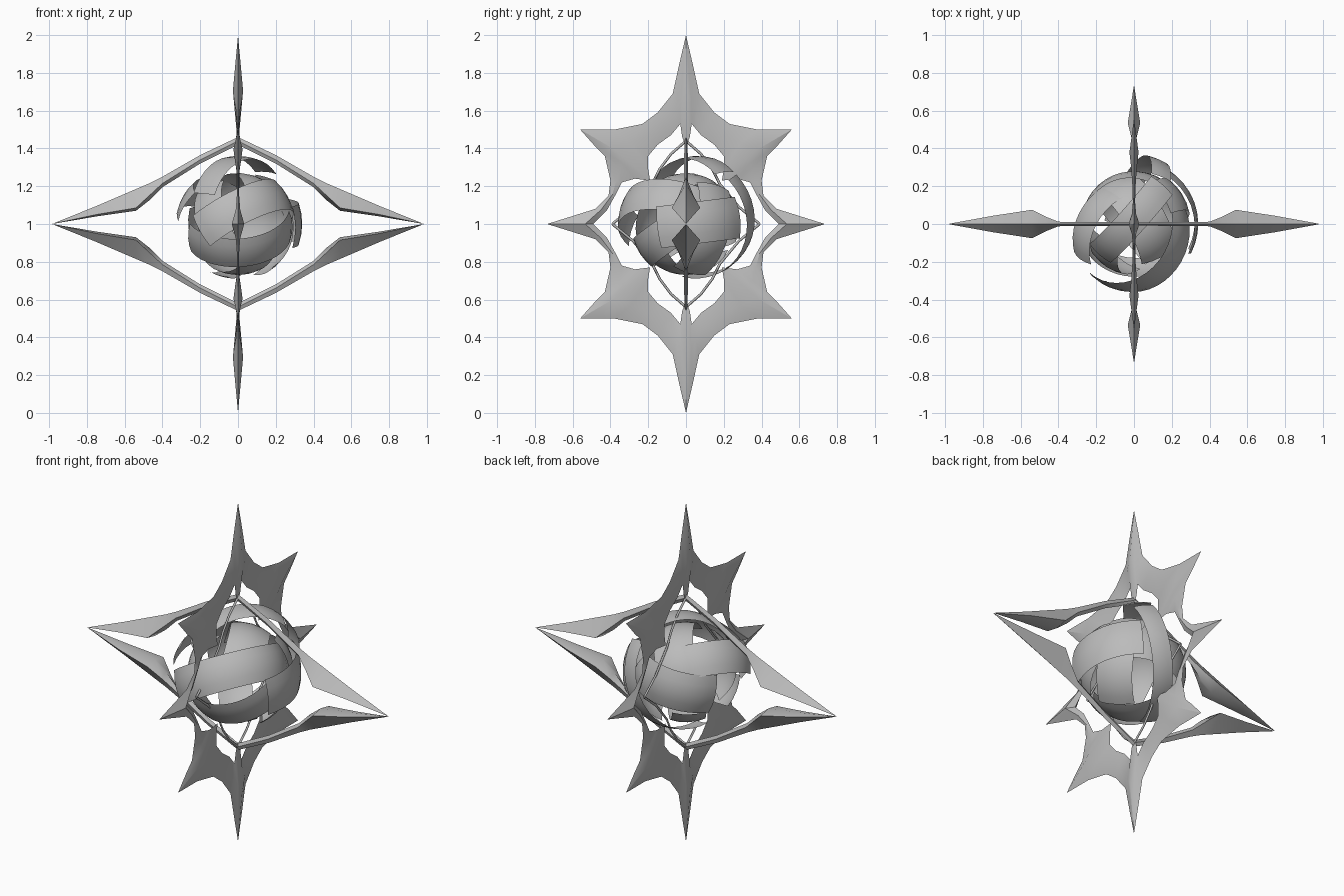
import bpy, bmesh, math
from mathutils import Vector, Quaternion

if "Cube" in bpy.data.objects:
    bpy.data.objects.remove(bpy.data.objects["Cube"])

grey = bpy.data.materials.new("warm_grey")
grey.diffuse_color = (0.5, 0.5, 0.5, 1)
grey.use_nodes = True
grey.node_tree.nodes["Principled BSDF"].inputs["Base Color"].default_value = grey.diffuse_color
CENTRE = Vector((0, 0, 1))


def finish(bm, name, angle, closed=True, offset=(0, 0, 0)):
    bmesh.ops.remove_doubles(bm, verts=bm.verts, dist=0.0005)
    bmesh.ops.dissolve_degenerate(bm, edges=bm.edges, dist=0.0002)
    if closed:
        bmesh.ops.recalc_face_normals(bm, faces=bm.faces)
    me = bpy.data.meshes.new(name)
    bm.to_mesh(me)
    bm.free()
    me.materials.append(grey)
    ob = bpy.data.objects.new(name, me)
    bpy.context.collection.objects.link(ob)
    ob.location = CENTRE + Vector(offset)
    bpy.ops.object.select_all(action='DESELECT')
    ob.select_set(True)
    bpy.context.view_layer.objects.active = ob
    bpy.ops.object.shade_smooth_by_angle(angle=math.radians(angle))
    return ob


def strip(bm, a, b):
    """Quads between two equally long point rows."""
    for i in range(len(a) - 1):
        bm.faces.new([bm.verts.new(p) for p in (a[i], a[i + 1], b[i + 1], b[i])])


SIGNS = [(a, b) for a in (1, -1) for b in (1, -1)]

# Eight-pointed star ring: one quarter outline (y, z), raised along its middle
outer = [(0, 1), (.035, .85), (.07, .69), (.15, .59), (.23, .53), (.38, .50), (.56, .50),
         (.48, .41), (.43, .36), (.40, .23), (.41, .15), (.48, .08), (.735, 0)]
inner = [(0, .41), (.02, .46), (.03, .53), (.08, .47), (.15, .42), (.20, .36), (.20, .29),
         (.19, .23), (.27, .24), (.34, .22), (.37, .16), (.42, .07), (.49, 0)]
ridge = [.027, .02, .012, .006, .008, .014, .024, .014, .008, .006, .006, .012, .033]
blend = [.5] * 12 + [.18]      # the side points peak close to the hole
bm = bmesh.new()
for sy, sz in SIGNS:
    for sx in (1, -1):
        o = [Vector((0, sy * y, sz * z)) for y, z in outer]
        n = [Vector((0, sy * y, sz * z)) for y, z in inner]
        m = [q.lerp(p, k) + Vector((sx * h, 0, 0)) for p, q, h, k in zip(o, n, ridge, blend)]
        strip(bm, o, m)
        strip(bm, m, n)
finish(bm, "star_ring", 25)

# Diamond side frame: x, outer z, wing z, inner z, wing half-width
arm = [(0, .46, .44, .42, .008), (.2, .365, .34, .32, .010), (.40, .25, .215, .195, .012),
       (.47, .215, .15, .125, .04), (.54, .185, .085, .07, .075),
       (.75, .095, .05, .04, .043), (.985, 0, 0, 0, 0)]
bm = bmesh.new()
for sx, sz in SIGNS:
    top = [Vector((sx * x, 0, sz * zo)) for x, zo, zw, zi, w in arm]
    low = [Vector((sx * x, 0, sz * zi)) for x, zo, zw, zi, w in arm]
    for sy in (1, -1):
        wing = [Vector((sx * x, sy * w, sz * zw)) for x, zo, zw, zi, w in arm]
        strip(bm, top, wing)
        strip(bm, wing, low)
finish(bm, "diamond_frame", 40)

# Thin wires bowing between the frame peaks and the ring sides
cu = bpy.data.curves.new("inner_wires", 'CURVE')
cu.dimensions = '3D'
cu.bevel_depth = .007
cu.bevel_resolution = 0
cu.materials.append(grey)
for sy, sz in SIGNS:
    path = [(0, .44), (.08, .37), (.14, .29), (.18, .21), (.28, .09), (.39, 0)]
    sp = cu.splines.new('POLY')
    sp.points.add(len(path) - 1)
    for p, (y, z) in zip(sp.points, path):
        p.co = (0, sy * y, sz * z, 1)
wires = bpy.data.objects.new("inner_wires", cu)
wires.location = CENTRE
bpy.context.collection.objects.link(wires)


def band(name, start, toward, span, half, r, offset=(0, 0, 0)):
    """Curved shell strip along a great circle; angles in degrees."""
    s, t = Vector(start).normalized(), Vector(toward).normalized()
    axis = s.cross(t).normalized()
    steps, rows = max(6, span // 9), 4
    grid = []
    for j in range(rows + 1):
        lat = math.radians(half * (2 * j / rows - 1))
        row = []
        for i in range(steps + 1):
            d = Quaternion(axis, math.radians(span * i / steps)) @ s
            row.append((d * math.cos(lat) + axis * math.sin(lat)) * r)
        grid.append(row)
    bm = bmesh.new()
    for a, b in zip(grid, grid[1:]):
        strip(bm, a, b)
    finish(bm, name, 40, closed=False, offset=offset)


# Broken shell bands wrapped round the core
band("front_band", (-.6, -.75, -.12), (.85, 0, .48), 165, 18, .31, (-.01, -.05, 0))
band("top_arch", (-.25, -.3, .15), (.2, .2, .25), 112, 14, .31, (0, .06, .05))
band("left_band", (-.8, -.4, .3), (-.4, .6, .5), 120, 18, .30, (-.03, -.06, 0))
band("back_arc", (.45, .65, .65), (.4, 1, 0), 145, 10, .33, (0, .04, .04))
band("right_arc", (.5, .8, .1), (1, 0, 0), 85, 19, .34)
band("lower_front_band", (-.85, -.3, -.25), (0, -.75, -.5), 150, 18, .29)
band("back_band", (-.8, .3, -.1), (0, 1, .1), 140, 24, .28)
band("bottom_band", (-.5, .6, -.5), (0, 0, -1), 110, 20, .27)
band("upper_band", (.5, -.6, .5), (.2, .2, 1), 140, 24, .27)
band("right_band", (.5, .5, .7), (.8, .5, 0), 110, 20, .30)
band("left_inner_band", (-.6, -.3, .8), (-.5, -.8, 0), 100, 20, .27)
